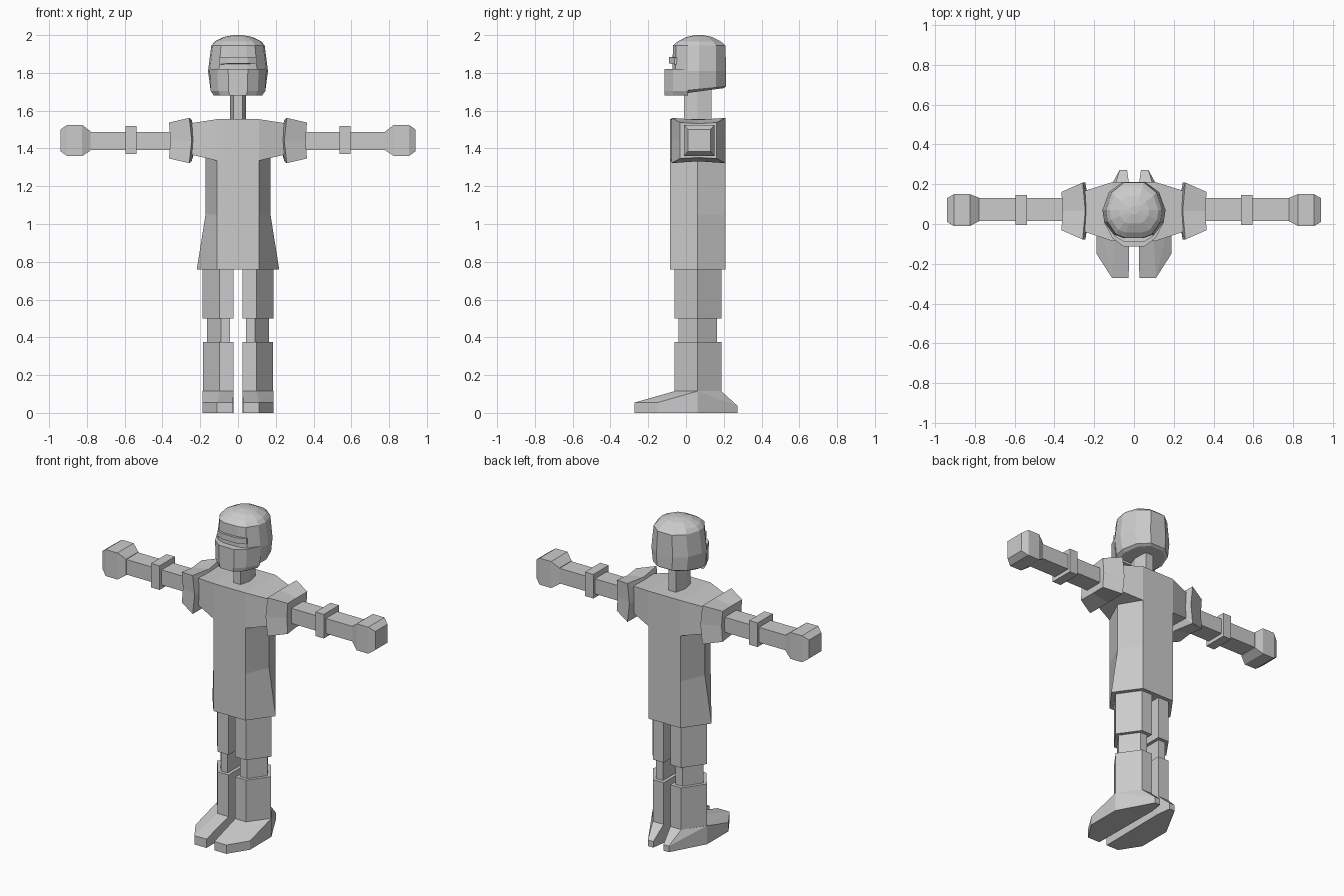
import bpy, bmesh

if "Cube" in bpy.data.objects:
    bpy.data.objects.remove(bpy.data.objects["Cube"])


def finish(name, bm, mirror=False):
    bmesh.ops.recalc_face_normals(bm, faces=bm.faces)
    mesh = bpy.data.meshes.new(name)
    bm.to_mesh(mesh)
    bm.free()
    ob = bpy.data.objects.new(name, mesh)
    bpy.context.collection.objects.link(ob)
    if mirror:
        ob.modifiers.new("Mirror", 'MIRROR')
    return ob


def loft(name, rings, mirror=False):
    """Skin a list of equal-length rings and cap both ends."""
    bm = bmesh.new()
    vs = [[bm.verts.new(p) for p in r] for r in rings]
    n = len(rings[0])
    for a, b in zip(vs, vs[1:]):
        for i in range(n):
            j = (i + 1) % n
            bm.faces.new((a[i], a[j], b[j], b[i]))
    bm.faces.new(vs[0])
    bm.faces.new(vs[-1])
    return finish(name, bm, mirror)


def hex_ring(flat, wide, y0, ym, y1, z):
    return [(-flat, y0, z), (flat, y0, z), (wide, ym, z),
            (flat, y1, z), (-flat, y1, z), (-wide, ym, z)]


def rect_x(x, y0, y1, z0, z1):
    return [(x, y0, z0), (x, y1, z0), (x, y1, z1), (x, y0, z1)]


# Long coat with flared skirt
loft("coat", [hex_ring(.11, w, -.085, .06, .21, z)
              for z, w in ((.76, .218), (1.05, .172), (1.36, .172))])

# Shoulder yoke across the top of the coat
loft("shoulder_yoke", [rect_x(-.26, -.035, .163, 1.37, 1.532),
                       rect_x(-.11, -.085, .21, 1.335, 1.555),
                       rect_x(.11, -.085, .21, 1.335, 1.555),
                       rect_x(.26, -.035, .163, 1.37, 1.532)])

# Neck
loft("neck", [hex_ring(.025, .042, -.01, .06, .135, z) for z in (1.54, 1.71)])


# Shoulder pads: eight-point rings, corners set further out than the middles
def pad_ring(xc, xm, hy, hz, pinch):
    cy, cz = .065, 1.442
    return [(xc, cy - hy, cz - hz), (xm, cy, cz - hz + pinch),
            (xc, cy + hy, cz - hz), (xm, cy + hy, cz),
            (xc, cy + hy, cz + hz), (xm, cy, cz + hz - pinch),
            (xc, cy - hy, cz + hz), (xm, cy - hy, cz)]


loft("shoulder_pad", [pad_ring(.24, .236, .095, .075, 0),
                      pad_ring(.258, .245, .143, .12, .01),
                      pad_ring(.365, .358, .096, .095, .005)], True)

# Arms, cuffs and hands
loft("arm", [rect_x(x, .015, .13, 1.393, 1.487) for x in (.33, .82)], True)
loft("cuff", [rect_x(x, -.005, .145, 1.37, 1.52) for x in (.537, .595)], True)
loft("hand", [rect_x(.78, .013, .132, 1.39, 1.49),
              rect_x(.825, -.01, .15, 1.36, 1.525),
              rect_x(.905, -.01, .15, 1.36, 1.525),
              rect_x(.94, .01, .13, 1.385, 1.5)], True)


# Legs: half-hexagon sections, flat on the inside
def leg_ring(xi, xf, xo, y0, y1, z):
    return [(xi, y0, z), (xf, y0, z), (xo, .06, z), (xf, y1, z), (xi, y1, z)]


loft("thigh", [leg_ring(.023, .098, .188, -.06, .187, z) for z in (.5, .8)], True)
loft("knee", [leg_ring(.043, .09, .163, -.04, .165, z) for z in (.34, .53)], True)
loft("shin", [leg_ring(.023, .098, .186, -.06, .187, z) for z in (.1, .375)], True)

# Wedge-shaped feet: hull of ankle, toe and heel points
foot = leg_ring(.023, .098, .188, -.06, .187, .115)
for z in (0, .055):
    foot += [(.027, -.272, z), (.11, -.272, z), (.188, -.15, z)]
for z in (0, .038):
    foot += [(.035, .272, z), (.072, .272, z)]
foot += [(.188, .06, 0), (.023, -.06, 0), (.023, .187, 0)]
bm = bmesh.new()
for p in foot:
    bm.verts.new(p)
bmesh.ops.convex_hull(bm, input=bm.verts)
bmesh.ops.dissolve_limit(bm, angle_limit=.02, verts=bm.verts, edges=bm.edges)
finish("foot", bm, True)

# Head: stacked twelve-sided rings
half = [(.05, -.142), (.1, -.125), (.148, -.06), (.157, .0),
        (.125, .09), (.055, .142)]
outline = half + [(-x, y) for x, y in reversed(half)]


def head_ring(z, sx, sy, tilt=0):
    return [(x * sx, .07 + y * sy, z + tilt * (y + .14)) for x, y in outline]


loft("head", [head_ring(1.685, .8, .9, .12), head_ring(1.7, .93, 1, .1),
              head_ring(1.81, 1.01, 1), head_ring(1.945, .9, .98),
              head_ring(1.967, .78, .8), head_ring(1.99, .48, .48),
              head_ring(2.0, .15, .15)])

# Face mask over the jaw
mask = [(.05, -.113), (.105, -.07), (.145, .01)]
mask += [(-x, y) for x, y in reversed(mask)]
loft("face_mask", [[(x * s, y, z) for x, y in mask]
                   for z, s in ((1.68, .88), (1.705, 1), (1.82, 1.04))])

# Brow strip
brow = [(.1, -.06), (.05, -.09), (-.05, -.09), (-.1, -.06), (-.1, -.03), (.1, -.03)]
loft("brow_strip", [[(x, y, z - abs(x) * .1) for x, y in brow]
                    for z in (1.855, 1.89)])
